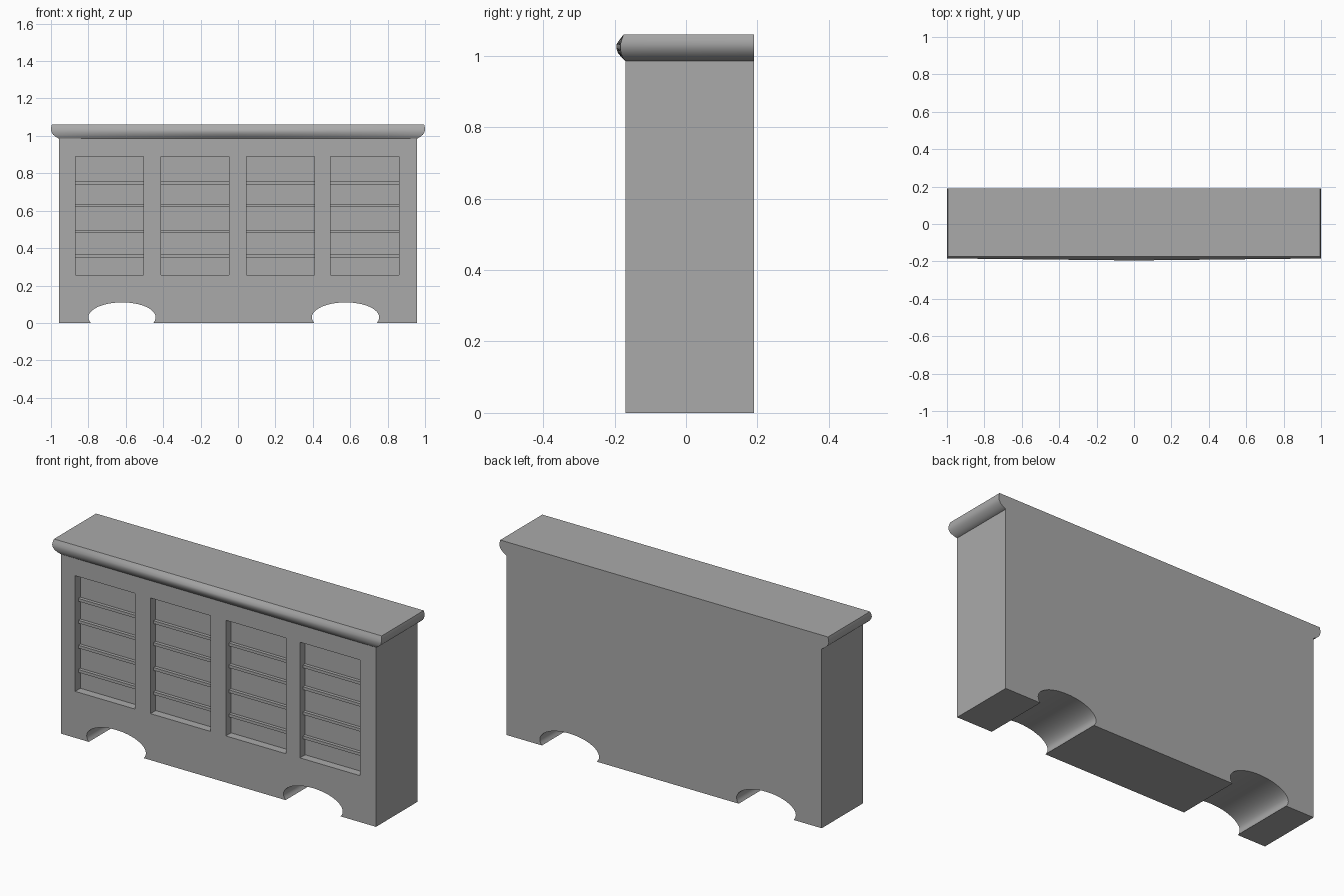
import bpy, bmesh, math
from mathutils import Matrix, Vector

cube = bpy.data.objects.get("Cube")
if cube:
    bpy.data.objects.remove(cube, do_unlink=True)

grey = bpy.data.materials.new("plain_grey")
grey.use_nodes = True
GREY = (0.4, 0.4, 0.4, 1)
grey.diffuse_color = GREY
grey.node_tree.nodes["Principled BSDF"].inputs["Base Color"].default_value = GREY

FRONT, BACK = -0.17, 0.19
RECESS = FRONT + 0.045
PANELS = [-0.6875, -0.23, 0.2275, 0.6775]
PANEL_W = 0.365
ARCHES = [-0.62, 0.575]


def add_box(bm, x, y, z):
    size = Vector((x[1] - x[0], y[1] - y[0], z[1] - z[0]))
    mid = Vector((sum(x) / 2, sum(y) / 2, sum(z) / 2))
    bmesh.ops.create_cube(bm, size=1, matrix=Matrix.Translation(mid) @ Matrix.Diagonal((*size, 1)))


def finish(bm, name):
    bmesh.ops.recalc_face_normals(bm, faces=bm.faces[:])
    mesh = bpy.data.meshes.new(name)
    bm.to_mesh(mesh)
    bm.free()
    obj = bpy.data.objects.new(name, mesh)
    bpy.context.collection.objects.link(obj)
    mesh.materials.append(grey)
    return obj


def shade(obj):
    bpy.ops.object.select_all(action="DESELECT")
    obj.select_set(True)
    bpy.context.view_layer.objects.active = obj
    bpy.ops.object.shade_smooth_by_angle(angle=math.radians(40))


# Body block
bm = bmesh.new()
add_box(bm, (-0.957, 0.957), (FRONT, BACK), (0, 0.99))
body = finish(bm, "counter_body")

# Cutter: panel recesses and the two oval floor arches
bm = bmesh.new()
for cx in PANELS:
    add_box(bm, (cx - PANEL_W / 2, cx + PANEL_W / 2), (FRONT - 0.1, RECESS), (0.255, 0.89))
for cx in ARCHES:
    place = (Matrix.Translation((cx, 0, 0.03)) @ Matrix.Diagonal((0.18, 1, 0.08, 1))
             @ Matrix.Rotation(math.pi / 2, 4, "X"))
    bmesh.ops.create_cone(bm, cap_ends=True, segments=48, radius1=1, radius2=1, depth=1, matrix=place)
cutter = finish(bm, "opening_cutter")
cutter.hide_render = True
cut = body.modifiers.new("openings", "BOOLEAN")
cut.operation = "DIFFERENCE"
cut.solver = "EXACT"
cut.object = cutter
bpy.context.view_layer.objects.active = body
bpy.ops.object.modifier_apply(modifier=cut.name)
bpy.data.objects.remove(cutter, do_unlink=True)
shade(body)

# Thin horizontal slats in each recess
bm = bmesh.new()
for cx in PANELS:
    for z in (0.357, 0.49, 0.627, 0.747):
        add_box(bm, (cx - PANEL_W / 2, cx + PANEL_W / 2), (RECESS - 0.018, RECESS + 0.005),
                (z - 0.008, z + 0.008))
finish(bm, "panel_slats")

# Rounded top moulding: rings of (height, half width, front, forward bow at the middle)
RINGS = [(0.985, 0.957, -0.17, 0), (0.995, 0.975, -0.177, 0.003), (1.007, 0.989, -0.182, 0.008),
         (1.02, 0.997, -0.184, 0.011), (1.032, 1.0, -0.184, 0.011), (1.045, 0.999, -0.18, 0.006),
         (1.06, 0.995, -0.175, 0)]
STEPS = 12
bm = bmesh.new()
rings = []
for z, half, front, bow in RINGS:
    points = [(half, BACK)]
    for i in range(STEPS + 1):
        t = 1 - 2 * i / STEPS
        points.append((half * t, front - bow * (1 - abs(t))))
    points.append((-half, BACK))
    rings.append([bm.verts.new((x, y, z)) for x, y in points])
for low, high in zip(rings, rings[1:]):
    for i in range(len(low)):
        j = (i + 1) % len(low)
        bm.faces.new((low[i], low[j], high[j], high[i]))
bm.faces.new(rings[0])
bm.faces.new(rings[-1])
shade(finish(bm, "top_moulding"))
